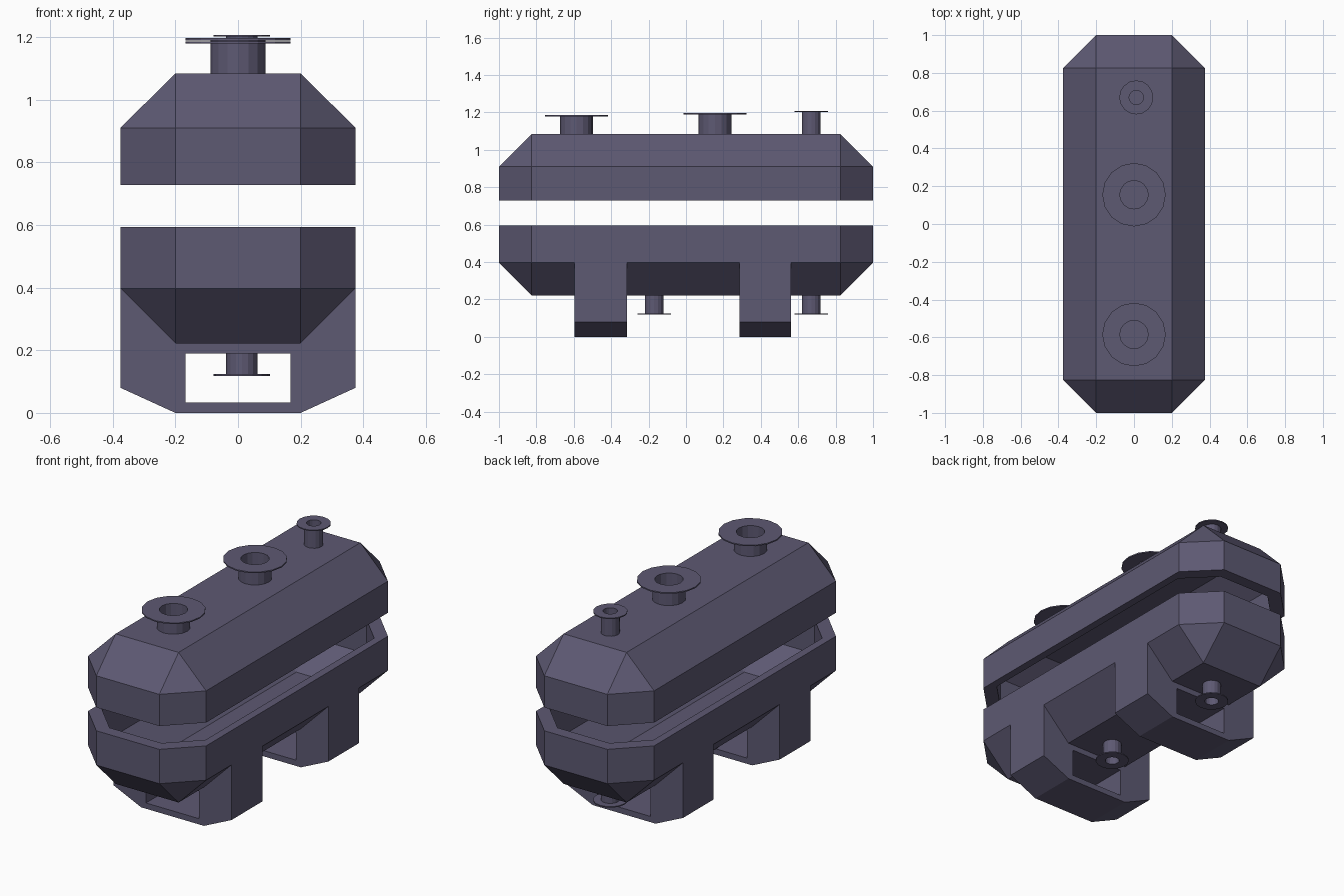
import bpy, bmesh, math

if "Cube" in bpy.data.objects:
    bpy.data.objects.remove(bpy.data.objects["Cube"])

mat = bpy.data.materials.new("slate_purple")
mat.diffuse_color = (0.11, 0.10, 0.17, 1)
mat.use_nodes = True
mat.node_tree.nodes["Principled BSDF"].inputs["Base Color"].default_value = mat.diffuse_color


def finish(bm, name):
    bmesh.ops.recalc_face_normals(bm, faces=bm.faces)
    me = bpy.data.meshes.new(name)
    bm.to_mesh(me)
    bm.free()
    me.materials.append(mat)
    ob = bpy.data.objects.new(name, me)
    bpy.context.collection.objects.link(ob)
    return ob


def skin(bm, a, b):
    n = len(a)
    for i in range(n):
        j = (i + 1) % n
        bm.faces.new((a[i], a[j], b[j], b[i]))


CORNERS = [(1, -1), (1, 1), (-1, 1), (-1, -1)]


def vessel_half(name, rim, shoulder, cap, cap_inner):
    """Hollow tub with chamfered corners: outer and inner skins joined at the rim."""
    bm = bmesh.new()
    rims = []
    for hx, hy, fx, fy, zc in ((0.375, 1.0, 0.2, 0.825, cap),
                               (0.33, 0.93, 0.165, 0.765, cap_inner)):
        plan = []
        for sx, sy in CORNERS:
            pair = [(fx * sx, hy * sy), (hx * sx, fy * sy)]
            plan += pair if sx * sy < 0 else pair[::-1]
        r = [bm.verts.new((x, y, rim)) for x, y in plan]
        s = [bm.verts.new((x, y, shoulder)) for x, y in plan]
        c = [bm.verts.new((fx * sx, fy * sy, zc)) for sx, sy in CORNERS]
        skin(bm, r, s)
        for i in range(4):
            j = (i + 1) % 4
            bm.faces.new((s[2 * i], s[2 * i + 1], c[i]))
            bm.faces.new((s[2 * i + 1], s[2 * j], c[j], c[i]))
        bm.faces.new(c)
        rims.append(r)
    skin(bm, *rims)
    return finish(bm, name)


def nozzle(name, x, y, r_in, r_out, r_flange, z0, z1, t):
    """Pipe stub from z0 to z1 with a thin open flange at z1."""
    zf = z1 - math.copysign(t, z1 - z0)
    profile = [(r_in, z0), (r_out, z0), (r_out, zf),
               (r_flange, zf), (r_flange, z1), (r_in, z1)]
    bm = bmesh.new()
    n = 16
    rings = [[bm.verts.new((x + r * math.cos(2 * math.pi * k / n),
                            y + r * math.sin(2 * math.pi * k / n), z))
              for k in range(n)] for r, z in profile]
    for i in range(len(rings)):
        skin(bm, rings[i], rings[(i + 1) % len(rings)])
    return finish(bm, name)


def saddle(name, y0, y1):
    """Support cradle following the vessel belly, with a window through it."""
    half = [(0.2, 0), (0.375, 0.08), (0.375, 0.397), (0.2, 0.222)]
    outline = half + [(-x, z) for x, z in reversed(half)]
    window = [(-0.168, 0.033), (0.168, 0.033), (0.168, 0.19), (-0.168, 0.19)]
    bm = bmesh.new()
    edges = []
    for loop in (outline, window):
        vs = [bm.verts.new((x, y0, z)) for x, z in loop]
        edges += [bm.edges.new((vs[i - 1], vs[i])) for i in range(len(vs))]
    bmesh.ops.triangle_fill(bm, edges=edges, use_beauty=True, normal=(0, -1, 0))
    ext = bmesh.ops.extrude_face_region(bm, geom=bm.faces[:], use_keep_orig=True)
    moved = [g for g in ext["geom"] if isinstance(g, bmesh.types.BMVert)]
    bmesh.ops.translate(bm, verts=moved, vec=(0, y1 - y0, 0))
    return finish(bm, name)


# vessel halves
vessel_half("upper_shell", 0.728, 0.91, 1.084, 1.04)
vessel_half("lower_shell", 0.594, 0.397, 0.222, 0.266)

# supports
saddle("front_saddle", -0.595, -0.315)
saddle("rear_saddle", 0.285, 0.562)

# top nozzles
nozzle("top_nozzle_front", 0, -0.585, 0.075, 0.088, 0.168, 1.08, 1.186, 0.007)
nozzle("top_nozzle_middle", 0, 0.155, 0.075, 0.088, 0.168, 1.08, 1.196, 0.007)
nozzle("top_nozzle_rear", 0.012, 0.67, 0.038, 0.05, 0.09, 1.08, 1.207, 0.006)

# drain nozzles
nozzle("drain_nozzle_front", 0.012, -0.17, 0.038, 0.05, 0.09, 0.226, 0.118, 0.006)
nozzle("drain_nozzle_rear", 0.012, 0.67, 0.038, 0.05, 0.09, 0.226, 0.118, 0.006)
